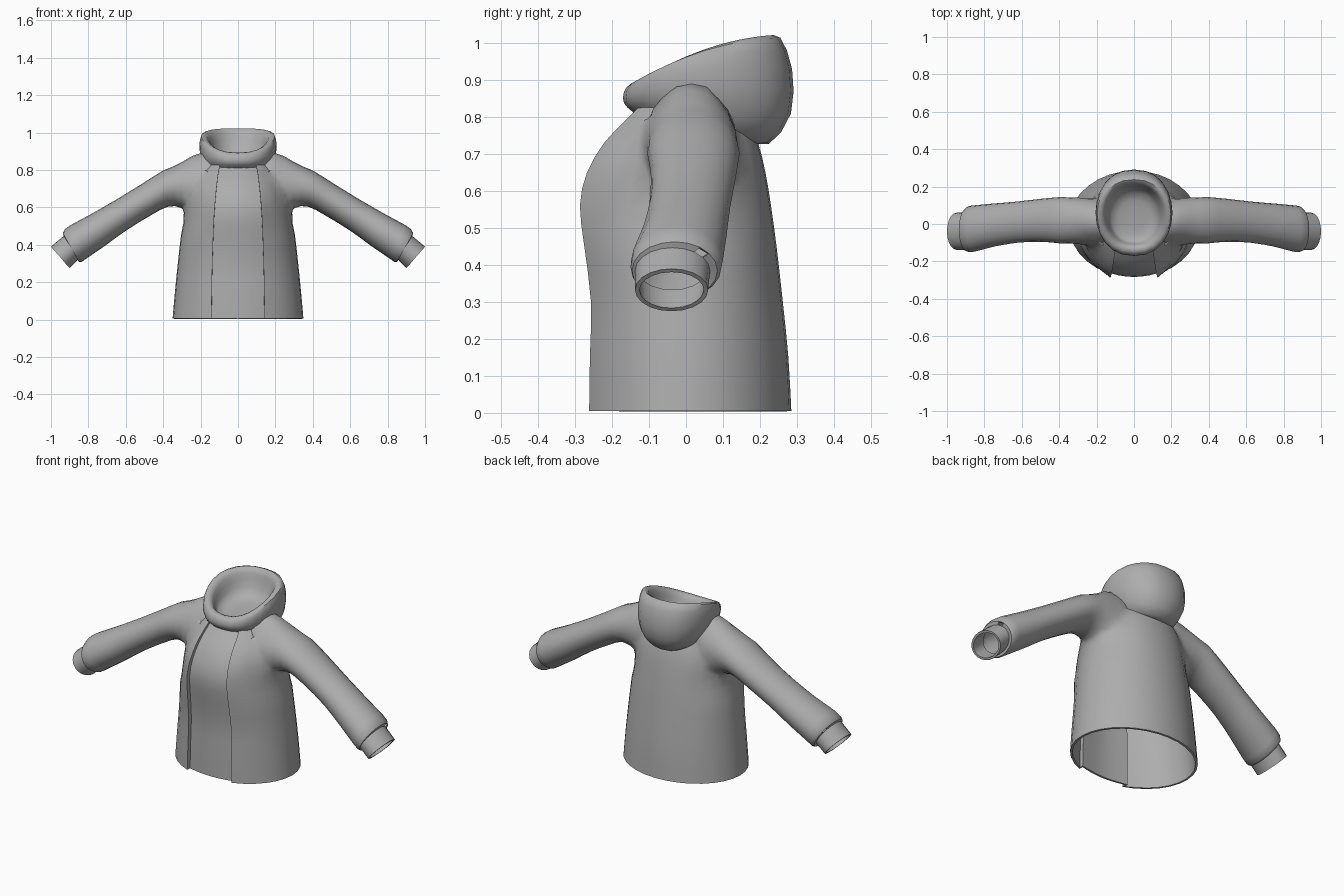
import bpy, bmesh, math
from mathutils import Vector

if "Cube" in bpy.data.objects:
    bpy.data.objects.remove(bpy.data.objects["Cube"])

cloth = bpy.data.materials.new("grey cloth")
cloth.diffuse_color = (0.42, 0.42, 0.42, 1)
cloth.use_nodes = True
cloth.node_tree.nodes["Principled BSDF"].inputs["Base Color"].default_value = cloth.diffuse_color


def refine(rows, n=2):
    """Insert smooth in-between rows in a table of ring sizes."""
    out = []
    for i in range(len(rows) - 1):
        p = [rows[max(0, min(len(rows) - 1, i + k))] for k in (-1, 0, 1, 2)]
        for s in range(n):
            t = s / n
            out.append([0.5 * (2 * b + (c - a) * t + (2 * a - 5 * b + 4 * c - d) * t * t
                               + (3 * b - a - 3 * c + d) * t ** 3) for a, b, c, d in zip(*p)])
    return out + [list(rows[-1])]


def loft(name, rings, caps=(True, True)):
    """Skin a list of closed rings into one mesh."""
    bm = bmesh.new()
    vs = [[bm.verts.new(p) for p in r] for r in rings]
    n = len(vs[0])
    for a, b in zip(vs, vs[1:]):
        for i in range(n):
            j = (i + 1) % n
            bm.faces.new((a[i], a[j], b[j], b[i]))
    for use, ring in zip(caps, (vs[0], vs[-1])):
        if use:
            bm.faces.new(ring)
    bmesh.ops.recalc_face_normals(bm, faces=bm.faces)
    me = bpy.data.meshes.new(name)
    bm.to_mesh(me)
    bm.free()
    me.materials.append(cloth)
    ob = bpy.data.objects.new(name, me)
    bpy.context.collection.objects.link(ob)
    return ob


def activate(ob):
    bpy.ops.object.select_all(action='DESELECT')
    ob.select_set(True)
    bpy.context.view_layer.objects.active = ob


# Torso: height, half width, front, back, half width of front panel
torso = refine([
    (0.005, .35, -.262, .285, .142), (0.15, .337, -.26, .277, .14),
    (0.30, .322, -.257, .262, .137), (0.45, .305, -.275, .245, .132),
    (0.56, .29, -.287, .23, .127), (0.65, .28, -.268, .215, .12),
    (0.73, .25, -.222, .195, .112), (0.79, .205, -.165, .165, .104),
    (0.83, .165, -.125, .13, .095)])


def torso_ring(z, w, yf, yb, xf):
    yc = 0.0
    bf = (yc - yf) / math.sqrt(1 - (xf / w) ** 2)
    start = math.acos(xf / w)                 # flap edge angle from +x toward front
    pts, n = [], 28
    for i in range(n + 1):                    # outer shell, round the back
        a = -start + (math.pi + 2 * start) * i / n
        pts.append((w * math.cos(a), yc + math.sin(a) * (yb if a > 0 and a < math.pi else bf), z))
    for i in range(7):                        # inset front panel
        t = -1 + i / 3
        pts.append((xf * 0.995 * t, yf + 0.004 + 0.02 * t * t, z))
    return pts


jacket = loft("jacket_body", [torso_ring(*r) for r in torso])

# Sleeve: top x, top z, bottom x, bottom z, front y, back y
sleeve = refine([
    (.13, .88, .16, .57, -.11, .13), (.20, .89, .23, .575, -.115, .145),
    (.30, .848, .31, .60, -.115, .15), (.40, .797, .37, .607, -.105, .145),
    (.52, .722, .47, .555, -.095, .135), (.65, .642, .60, .475, -.1, .12),
    (.78, .567, .71, .395, -.12, .11)])
sleeve += [
    (.895, .505, .812, .325, -.148, .1), (.925, .483, .838, .307, -.15, .096),
    (.937, .463, .85, .307, -.146, .085), (.932, .447, .852, .322, -.138, .065),
    (1.0, .39, .90, .275, -.138, .06)]


def sleeve_ring(side, tx, tz, bx, bz, yf, yb, n=20):
    pts = []
    for i in range(n):
        a = 2 * math.pi * i / n
        u = (1 + math.cos(a)) / 2
        pts.append((side * (bx + (tx - bx) * u),
                    (yf + yb) / 2 + (yb - yf) / 2 * math.sin(a), bz + (tz - bz) * u))
    return pts


# Join both sleeves to the torso
for side in (-1, 1):
    arm = loft("sleeve", [sleeve_ring(side, *r) for r in sleeve])
    m = jacket.modifiers.new("join", 'BOOLEAN')
    m.operation, m.solver, m.object = 'UNION', 'EXACT', arm
    activate(jacket)
    bpy.ops.object.modifier_apply(modifier="join")
    bpy.data.objects.remove(arm)

# Open the hem and cuffs, soften the armhole seam
bm = bmesh.new()
bm.from_mesh(jacket.data)
bm.normal_update()
openings = []
for f in bm.faces:
    c = f.calc_center_median()
    cuff = Vector((math.copysign(.755, c.x), 0, -.656))
    if (c.z < .02 and f.normal.z < -.9) or (abs(c.x) > .92 and f.normal.dot(cuff) > .95):
        openings.append(f)
bmesh.ops.delete(bm, geom=openings, context='FACES')
bmesh.ops.remove_doubles(bm, verts=bm.verts, dist=0.004)
bmesh.ops.triangulate(bm, faces=[f for f in bm.faces if len(f.verts) > 4])
seam = [v for v in bm.verts if .17 < abs(v.co.x) < .38 and .5 < v.co.z < .86]
for _ in range(5):
    bmesh.ops.smooth_vert(bm, verts=seam, factor=0.5, use_axis_x=True, use_axis_y=True, use_axis_z=True)
bmesh.ops.recalc_face_normals(bm, faces=bm.faces)
bm.to_mesh(jacket.data)
bm.free()

# Cloth thickness
m = jacket.modifiers.new("thickness", 'SOLIDIFY')
m.thickness, m.offset = 0.012, -1
activate(jacket)
bpy.ops.object.modifier_apply(modifier="thickness")
bpy.ops.object.shade_smooth_by_angle(angle=math.radians(40))

# Hood: front y, front z, back y, back z, half width, side lift
hood = refine([
    (-.11, .79, .16, .735, .13, 0), (-.145, .815, .225, .728, .165, .02),
    (-.168, .838, .284, .81, .197, .03), (-.168, .868, .287, .93, .206, .03),
    (-.15, .89, .255, 1.015, .197, .028), (-.122, .888, .222, 1.012, .165, .025),
    (-.105, .86, .205, .96, .145, .02), (-.09, .842, .17, .885, .12, 0),
    (-.03, .84, .09, .86, .05, 0)])


def hood_ring(yf, zf, yb, zb, w, lift, n=24):
    pts = []
    for i in range(n):
        a = 2 * math.pi * i / n
        c, s = math.cos(a), math.sin(a)
        u = (1 - c) / 2
        x = w * math.copysign(abs(s) ** 0.85, s)
        pts.append((x, yf + (yb - yf) * u, zf + (zb - zf) * u + lift * s * s))
    return pts


h = loft("hood", [hood_ring(*r) for r in hood], caps=(False, True))
activate(h)
bpy.ops.object.shade_smooth_by_angle(angle=math.radians(50))
